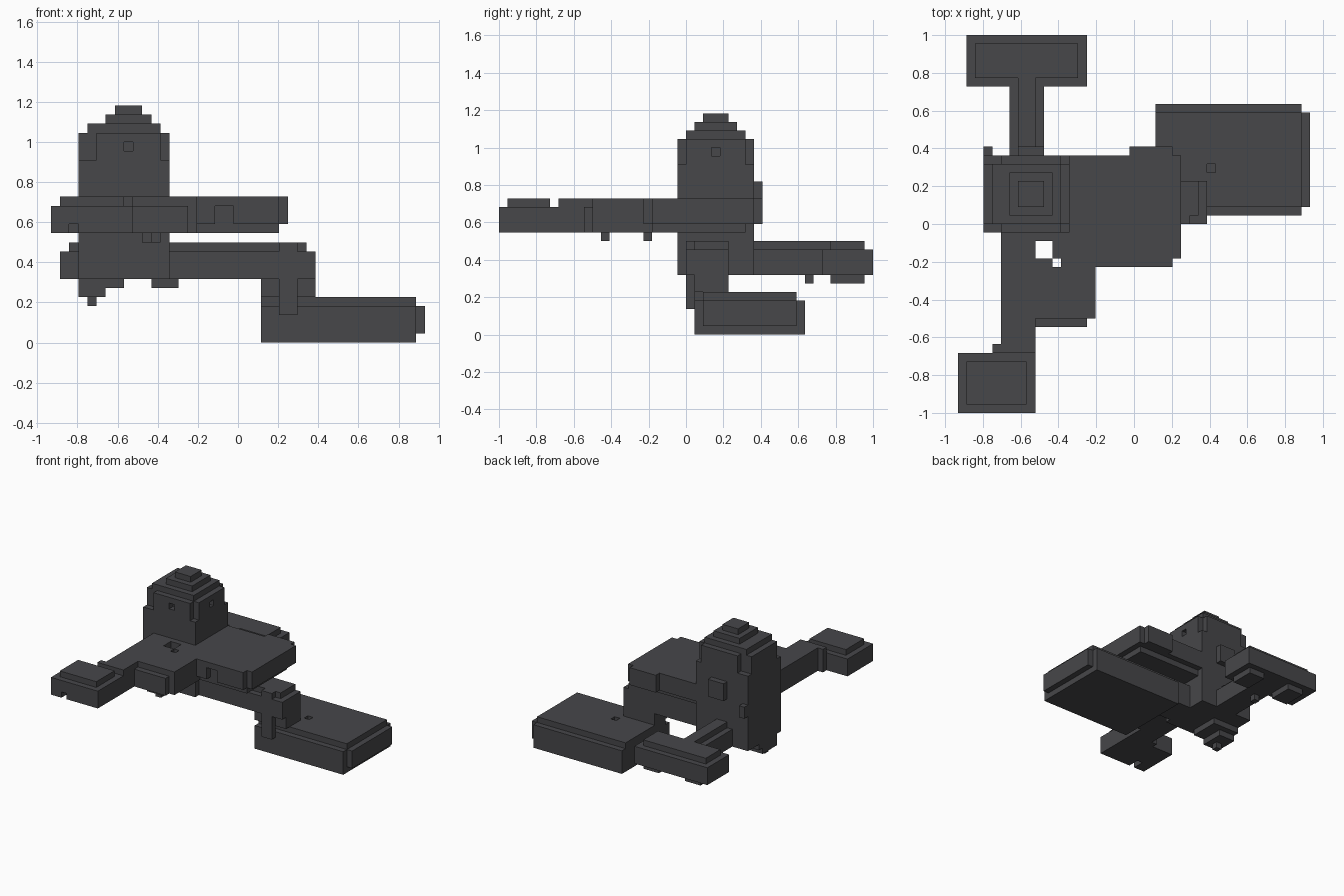
import bpy, bmesh
from mathutils import Vector
from itertools import product

if "Cube" in bpy.data.objects:
    bpy.data.objects.remove(bpy.data.objects["Cube"], do_unlink=True)

CELL = 2 / 44
ORIGIN = Vector((-20.5, -22, 0))
AXES = [Vector(a) for a in ((1, 0, 0), (0, 1, 0), (0, 0, 1))]

stone = bpy.data.materials.new("dark_stone")
stone.use_nodes = True
stone.diffuse_color = (0.063, 0.063, 0.068, 1)
shader = next(n for n in stone.node_tree.nodes if n.type == "BSDF_PRINCIPLED")
shader.inputs["Base Color"].default_value = stone.diffuse_color
shader.inputs["Roughness"].default_value = 0.9


def block(x, y, z):
    """All grid cells inside a box given by its ranges."""
    return set(product(range(*x), range(*y), range(*z)))


def slab(x, y, z, inset=1):
    """A block whose top layer is stepped in all round."""
    top = z[1] - 1
    rim = block(x, y, (z[0], top))
    return rim | block((x[0] + inset, x[1] - inset),
                       (y[0] + inset, y[1] - inset), (top, z[1]))


def part(name, cells):
    """Skin the outside of the cells and merge coplanar faces."""
    bm = bmesh.new()
    for cell in cells:
        base = Vector(cell)
        for n, axis in enumerate(AXES):
            u, v = AXES[(n + 1) % 3], AXES[(n + 2) % 3]
            for side in (-1, 1):
                if tuple(int(c) for c in base + axis * side) in cells:
                    continue
                start = base + (axis if side > 0 else Vector())
                ring = [start, start + u, start + u + v, start + v]
                if side < 0:
                    ring.reverse()
                bm.faces.new([bm.verts.new((p + ORIGIN) * CELL) for p in ring])
    bmesh.ops.remove_doubles(bm, verts=bm.verts, dist=CELL / 50)
    bmesh.ops.dissolve_limit(bm, angle_limit=0.01, verts=bm.verts, edges=bm.edges)
    bmesh.ops.triangulate(bm, faces=[f for f in bm.faces if len(f.verts) > 4])
    mesh = bpy.data.meshes.new(name)
    bm.to_mesh(mesh)
    bm.free()
    mesh.materials.append(stone)
    obj = bpy.data.objects.new(name, mesh)
    bpy.context.collection.objects.link(obj)


# Tower: shaft, notched crown corners, window dents and rear ledge
tower = block(x=(3, 13), y=(21, 30), z=(7, 20))
tower |= block(x=(3, 13), y=(22, 29), z=(20, 23))
tower |= block(x=(5, 12), y=(21, 30), z=(20, 23))
tower |= block(x=(7, 10), y=(30, 31), z=(15, 18))
tower |= block(x=(3, 4), y=(30, 31), z=(13, 15))
tower -= block(x=(8, 9), y=(21, 22), z=(21, 22))
tower -= block(x=(12, 13), y=(25, 26), z=(21, 22))
part("tower", tower)

# Stepped roof
roof = block(x=(4, 12), y=(22, 29), z=(23, 24))
roof |= block(x=(6, 11), y=(23, 28), z=(24, 25))
roof |= block(x=(7, 10), y=(24, 27), z=(25, 26))
part("stepped_roof", roof)

# Rock hanging under the tower
rock = block(x=(3, 8), y=(22, 27), z=(6, 7))
rock |= block(x=(3, 6), y=(22, 26), z=(5, 6))
rock |= block(x=(4, 5), y=(23, 24), z=(4, 5))
part("hanging_rock", rock)

# Upper deck beside the tower
deck = block(x=(13, 26), y=(18, 30), z=(13, 16))
deck |= block(x=(12, 25), y=(17, 30), z=(13, 16))
deck |= block(x=(13, 25), y=(18, 29), z=(12, 13))
deck |= block(x=(11, 13), y=(18, 21), z=(13, 16))
deck |= block(x=(20, 25), y=(30, 31), z=(13, 16))
deck -= block(x=(18, 20), y=(17, 18), z=(13, 15))
part("upper_deck", deck)

# Front walkway and its end pad
walk = block(x=(5, 9), y=(7, 21), z=(12, 16))
walk |= block(x=(9, 11), y=(19, 21), z=(12, 16)) - block((9, 12), (19, 20), (12, 16))
part("front_walkway", walk)
pad = block(x=(0, 9), y=(0, 7), z=(12, 15))
pad |= block(x=(1, 8), y=(1, 6), z=(15, 16))
pad |= block(x=(4, 9), y=(7, 8), z=(12, 16))
pad -= block(x=(2, 3), y=(0, 2), z=(12, 13))
part("front_pad", pad)

# Side pad off the walkway, with small hanging studs
side = block(x=(9, 16), y=(11, 17), z=(12, 16))
side |= block(x=(9, 15), y=(10, 11), z=(12, 15))
side |= block(x=(9, 11), y=(17, 18), z=(12, 16))
side |= block(x=(14, 16), y=(17, 18), z=(12, 16))
for x, y in ((11, 12), (10, 18 - 1)):
    side |= block((x, x + 1), (y, y + 1), (11, 12))
part("side_pad", side)

# Lower beam and strut down to the base
beam = block(x=(13, 29), y=(22, 27), z=(7, 10))
beam |= block(x=(13, 28), y=(23, 27), z=(10, 11))
part("lower_beam", beam)
strut = block(x=(23, 29), y=(23, 27), z=(5, 7))
strut |= block(x=(25, 27), y=(22, 23), z=(3, 7))
strut |= block(x=(25, 27), y=(22, 23), z=(10, 11))
part("beam_strut", strut)

# Ground base with a stepped top, end panel and a dent
base = block(x=(23, 40), y=(23, 36), z=(0, 4))
base |= block(x=(23, 40), y=(24, 35), z=(4, 5))
base |= block(x=(40, 41), y=(24, 35), z=(1, 4))
base -= block(x=(29, 30), y=(28, 29), z=(4, 5))
part("ground_base", base)

# Rear walkway with raised path, and the crossing pad on feet
rear = block(x=(6, 10), y=(30, 38), z=(7, 10))
rear |= block(x=(7, 9), y=(30, 39), z=(10, 11))
rear |= block(x=(7, 8), y=(36, 37), z=(6, 7))
part("rear_walkway", rear)
cross = slab(x=(1, 15), y=(38, 44), z=(7, 11))
for x in (3, 11):
    cross |= block((x, x + 3), (39, 43), (6, 7))
part("rear_pad", cross)
